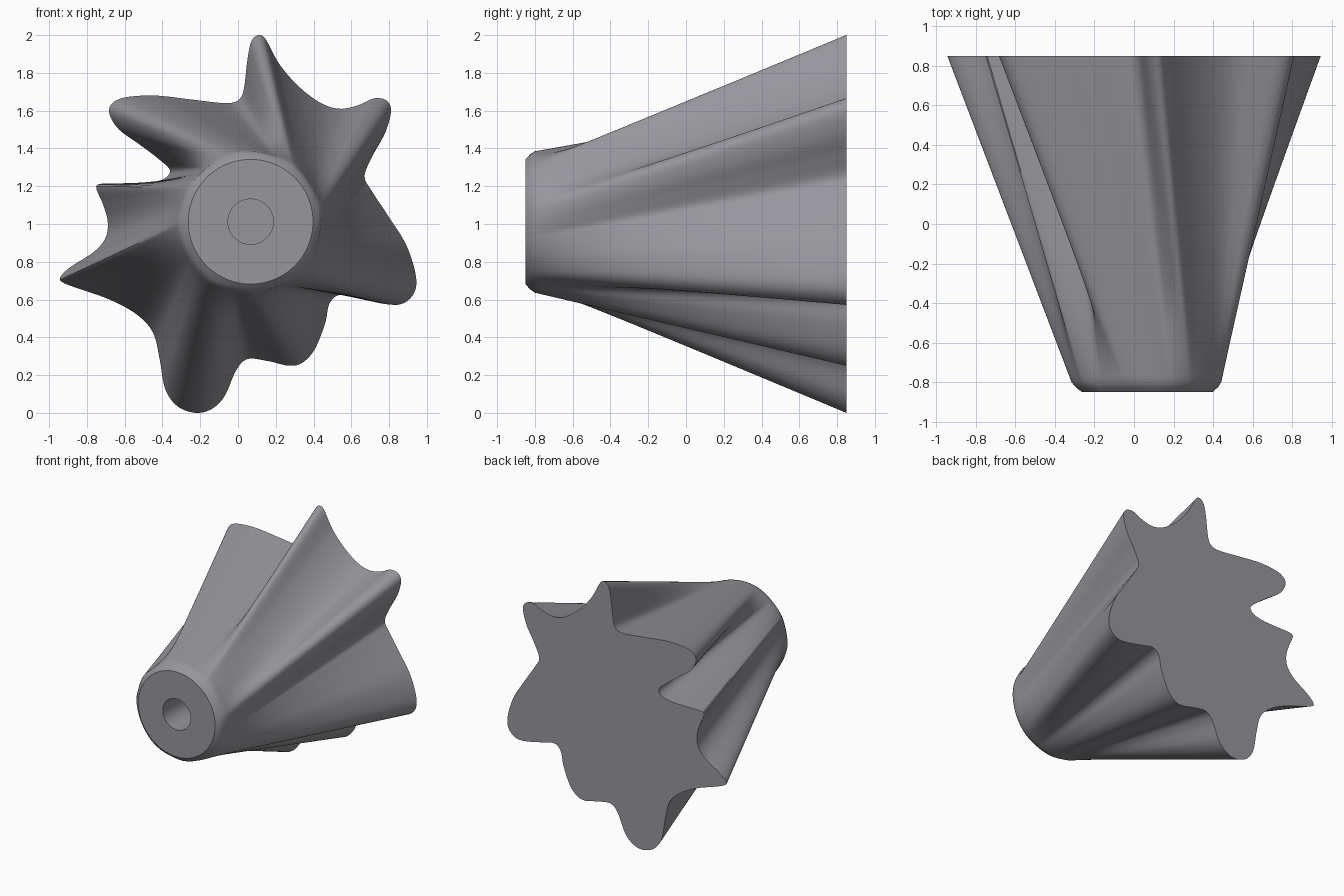
import bpy, bmesh, math
from mathutils import Vector
from mathutils.geometry import tessellate_polygon

if "Cube" in bpy.data.objects:
    bpy.data.objects.remove(bpy.data.objects["Cube"])

CX, CZ = 0.067, 1.012        # centre of the round end
N, RINGS = 480, 48

# Wavy outline of the back face (x, z), clockwise from the top tip
OUTLINE = [
    (0.105, 2.0), (0.145, 1.98), (0.22, 1.845), (0.325, 1.725), (0.44, 1.64),
    (0.54, 1.61), (0.64, 1.63), (0.72, 1.665), (0.785, 1.655), (0.81, 1.6),
    (0.78, 1.485), (0.715, 1.365), (0.67, 1.255), (0.705, 1.18), (0.8, 1.035),
    (0.89, 0.89), (0.94, 0.735), (0.935, 0.64), (0.875, 0.58), (0.79, 0.575),
    (0.64, 0.605), (0.54, 0.625), (0.485, 0.58), (0.46, 0.47), (0.405, 0.335),
    (0.34, 0.265), (0.27, 0.25), (0.155, 0.275), (0.05, 0.285), (-0.01, 0.225),
    (-0.07, 0.09), (-0.14, 0.02), (-0.225, 0.0), (-0.32, 0.035), (-0.385, 0.125),
    (-0.415, 0.285), (-0.45, 0.425), (-0.535, 0.52), (-0.68, 0.6),
    (-0.865, 0.665), (-0.935, 0.695), (-0.94, 0.72), (-0.89, 0.77),
    (-0.76, 0.855), (-0.7, 0.93), (-0.69, 1.015), (-0.715, 1.105),
    (-0.75, 1.19), (-0.725, 1.213), (-0.575, 1.215), (-0.47, 1.22),
    (-0.39, 1.24), (-0.36, 1.285), (-0.415, 1.34), (-0.52, 1.42),
    (-0.63, 1.5), (-0.68, 1.58), (-0.67, 1.635), (-0.6, 1.67), (-0.44, 1.68),
    (-0.255, 1.66), (-0.07, 1.64), (0.0, 1.655), (0.03, 1.71), (0.05, 1.87),
    (0.07, 1.965),
]


def smooth_closed(points, steps=16):
    """Closed Catmull-Rom curve through the points."""
    p = [Vector(q) for q in points]
    n, out = len(p), []
    for i in range(n):
        a, b, c, d = p[i - 1], p[i], p[(i + 1) % n], p[(i + 2) % n]
        for k in range(steps):
            t = k / steps
            out.append(0.5 * (2 * b + (c - a) * t + (2 * a - 5 * b + 4 * c - d) * t * t
                              + (3 * b - a - 3 * c + d) * t ** 3))
    return out


def resample(points, count):
    """Points at equal distances along a closed polyline."""
    pts = points + [points[0]]
    cum = [0.0]
    for a, b in zip(pts, pts[1:]):
        cum.append(cum[-1] + (b - a).length)
    out, j = [], 0
    for i in range(count):
        s = cum[-1] * i / count
        while cum[j + 1] < s:
            j += 1
        out.append(pts[j].lerp(pts[j + 1], (s - cum[j]) / (cum[j + 1] - cum[j])))
    return out


star = resample(smooth_closed(OUTLINE), N)
START = math.radians(52)     # the top tip runs to this angle on the round end


def circle(r):
    return [Vector((CX + r * math.cos(START - math.tau * i / N),
                    CZ + r * math.sin(START - math.tau * i / N))) for i in range(N)]


base = circle(0.364)


def loft(y):
    """Section of the straight loft from the circle to the wavy outline."""
    t = (y + 0.85) / 1.7
    return [a.lerp(b, t) for a, b in zip(base, star)]


bm = bmesh.new()


def add_ring(y, pts):
    return [bm.verts.new((p.x, y, p.y)) for p in pts]


# Blind hole, flat front ring and rounded chamfer
rings = [add_ring(y, circle(r)) for y, r in
         ((-0.35, 0.12), (-0.85, 0.12), (-0.85, 0.33))]
mid = Vector((CX, CZ))
rings.append(add_ring(-0.825, [mid.lerp(p, 0.97) for p in loft(-0.825)]))
# Fluted side
for k in range(RINGS + 1):
    y = -0.8 + 1.65 * k / RINGS
    rings.append(add_ring(y, loft(y)))

for r0, r1 in zip(rings, rings[1:]):
    for i in range(N):
        j = (i + 1) % N
        bm.faces.new((r0[i], r0[j], r1[j], r1[i]))
bm.faces.new(rings[0])                   # hole floor
# Flat back face
for tri in tessellate_polygon([[Vector((p.x, p.y, 0)) for p in star]]):
    bm.faces.new([rings[-1][i] for i in tri])
bmesh.ops.recalc_face_normals(bm, faces=bm.faces)

mesh = bpy.data.meshes.new("fluted_cone")
bm.to_mesh(mesh)
bm.free()
obj = bpy.data.objects.new("fluted_cone", mesh)
bpy.context.collection.objects.link(obj)
mat = bpy.data.materials.new("dark_grey")
mat.diffuse_color = (0.31, 0.305, 0.335, 1)
mat.use_nodes = True
mat.node_tree.nodes["Principled BSDF"].inputs["Base Color"].default_value = mat.diffuse_color
mesh.materials.append(mat)
bpy.context.view_layer.objects.active = obj
obj.select_set(True)
bpy.ops.object.shade_smooth_by_angle(angle=math.radians(35))
